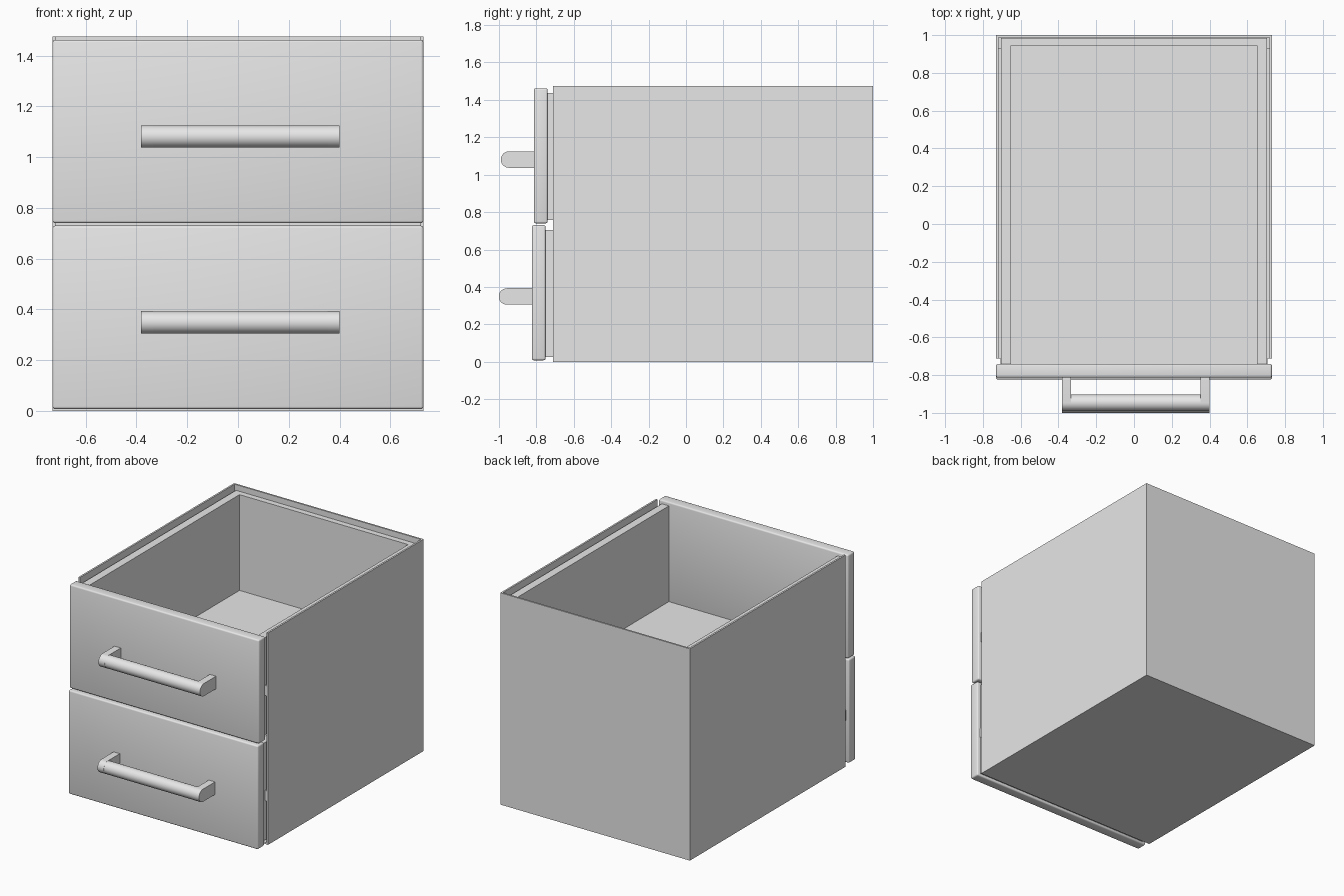
import bpy
import bmesh
import math

if "Cube" in bpy.data.objects:
    bpy.data.objects.remove(bpy.data.objects["Cube"])

grey = bpy.data.materials.new("light grey")
grey.diffuse_color = (0.8, 0.8, 0.8, 1)
grey.use_nodes = True
grey.node_tree.nodes["Principled BSDF"].inputs["Base Color"].default_value = grey.diffuse_color


def finish(name, bm, smooth=False):
    bmesh.ops.recalc_face_normals(bm, faces=bm.faces[:])
    mesh = bpy.data.meshes.new(name)
    bm.to_mesh(mesh)
    bm.free()
    obj = bpy.data.objects.new(name, mesh)
    bpy.context.collection.objects.link(obj)
    mesh.materials.append(grey)
    if smooth:
        bpy.ops.object.select_all(action='DESELECT')
        obj.select_set(True)
        bpy.context.view_layer.objects.active = obj
        bpy.ops.object.shade_smooth_by_angle(angle=math.radians(40))
    return obj


def box(name, x, y, z, bevel=0):
    bm = bmesh.new()
    bmesh.ops.create_cube(bm, size=1)
    for v in bm.verts:
        v.co = [r[0] + (c + 0.5) * (r[1] - r[0]) for c, r in zip(v.co, (x, y, z))]
    if bevel:
        bmesh.ops.bevel(bm, geom=bm.edges[:], offset=bevel, segments=3,
                        profile=0.5, affect='EDGES')
    return finish(name, bm, bevel > 0)


def extrude_profile(name, pts, axis, lo, hi, smooth=False):
    """Extrude a closed outline along x (pts are y,z) or z (pts are x,y)."""
    bm = bmesh.new()
    if axis == 'x':
        verts = [bm.verts.new((lo, a, b)) for a, b in pts]
        move = (hi - lo, 0, 0)
    else:
        verts = [bm.verts.new((a, b, lo)) for a, b in pts]
        move = (0, 0, hi - lo)
    face = bm.faces.new(verts)
    new = bmesh.ops.extrude_face_region(bm, geom=[face], use_keep_orig=True)
    bmesh.ops.translate(bm, vec=move,
                        verts=[g for g in new["geom"] if isinstance(g, bmesh.types.BMVert)])
    return finish(name, bm, smooth)


def u_outline(outer, inner, front, back_in, back):
    return [(-outer, front), (-outer, back), (outer, back), (outer, front),
            (inner, front), (inner, back_in), (-inner, back_in), (-inner, front)]


# Cabinet: thin sheet shell, open at top and front
W, H, FRONT = 0.73, 1.475, -0.712
extrude_profile("cabinet_walls", u_outline(W, W - 0.012, FRONT, 0.988, 1.0), 'z', 0, H)
box("cabinet_floor", (-W + 0.012, W - 0.012), (FRONT, 0.988), (0, 0.012))

# Drawers: the lower one stands slightly further forward
for label, base, shift in (("lower", 0.0, -0.011), ("upper", 0.732, 0.0)):
    back_of_front = -0.74 + shift
    # Drawer tray, closed off by the front panel
    extrude_profile(label + "_drawer_walls",
                    u_outline(0.705, 0.65, back_of_front, 0.945, 0.985),
                    'z', base + 0.026, base + 0.705)
    box(label + "_drawer_floor", (-0.65, 0.65), (back_of_front, 0.945),
        (base + 0.026, base + 0.038))
    box(label + "_front_panel", (-W, W), (-0.813 + shift, back_of_front),
        (base + 0.008, base + 0.73), 0.01)

    # Runners in the gap between the tray and the cabinet
    for side, s in (("left", -1), ("right", 1)):
        xs = sorted((s * 0.70, s * 0.718))
        box(f"{label}_{side}_runner", xs, (FRONT, 0.93), (base + 0.302, base + 0.372))
        xs = sorted((s * 0.70, s * 0.708))
        box(f"{label}_{side}_runner_tip", xs, (back_of_front, FRONT),
            (base + 0.302, base + 0.372))

    # Handle: two round-nosed brackets and a round bar
    r, zc = 0.044, base + 0.349
    yc = -0.99 + shift + r
    nose = [(yc - r * math.sin(a), zc + r * math.cos(a))
            for a in [math.pi * i / 16 for i in range(17)]]
    wall = -0.811 + shift
    outline = [(wall, zc + r)] + nose + [(wall, zc - r)]
    for side, lo, hi in (("left", -0.382, -0.334), ("right", 0.352, 0.4)):
        extrude_profile(f"{label}_{side}_handle_bracket", outline, 'x', lo, hi, True)
    rb = 0.0435
    ring = [(yc + rb * math.cos(2 * math.pi * i / 32), zc + rb * math.sin(2 * math.pi * i / 32))
            for i in range(32)]
    extrude_profile(label + "_handle_bar", ring, 'x', -0.336, 0.354, True)
